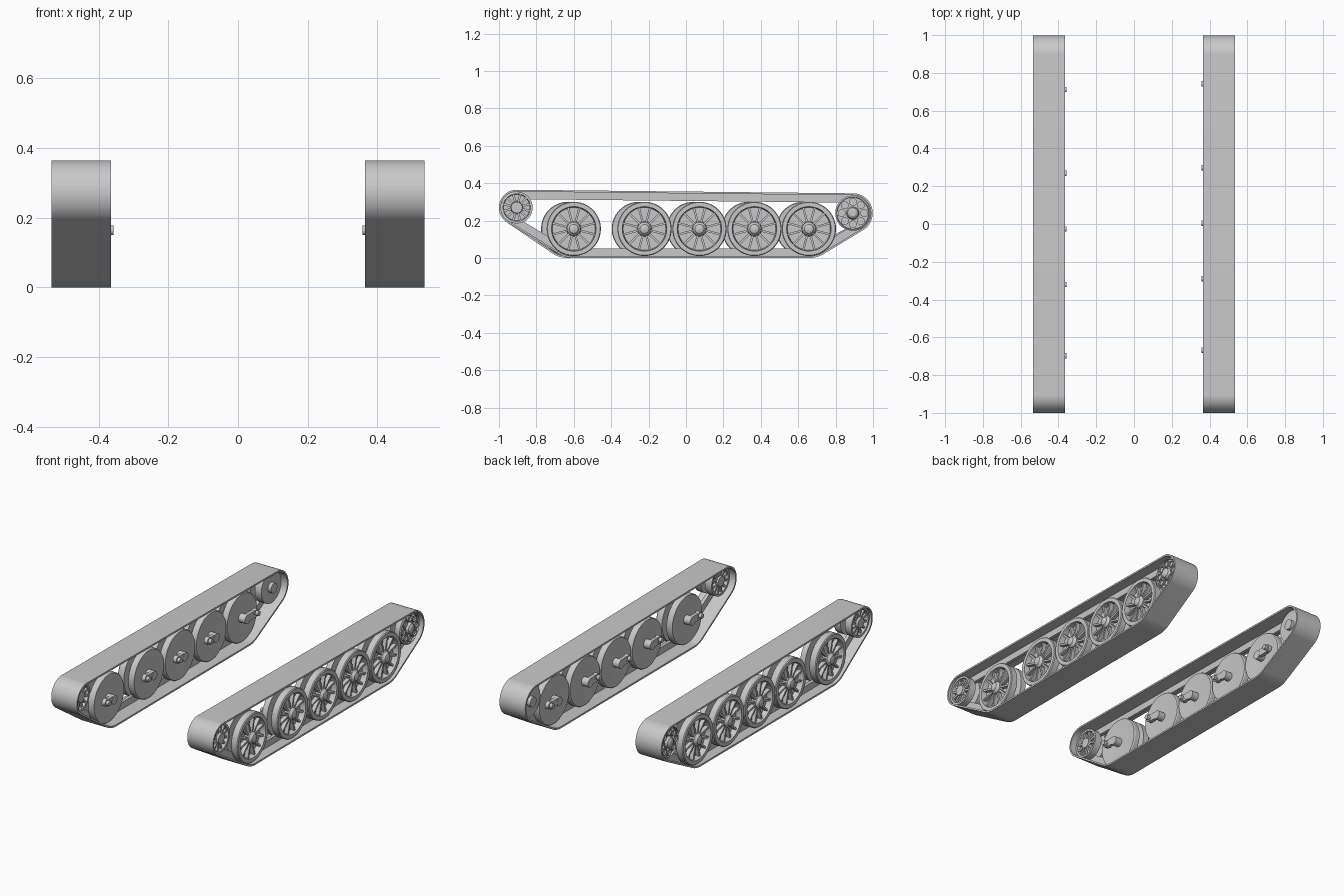
import bpy, bmesh, math
from mathutils import Matrix, Vector

cube = bpy.data.objects.get("Cube")
if cube:
    bpy.data.objects.remove(cube)

grey = bpy.data.materials.new("light_grey")
grey.use_nodes = True
COLOR = (0.58, 0.58, 0.58, 1)
grey.diffuse_color = COLOR
grey.node_tree.nodes["Principled BSDF"].inputs["Base Color"].default_value = COLOR


def finish(name, bm, angle=30):
    bmesh.ops.recalc_face_normals(bm, faces=bm.faces)
    me = bpy.data.meshes.new(name)
    bm.to_mesh(me)
    bm.free()
    me.materials.append(grey)
    ob = bpy.data.objects.new(name, me)
    bpy.context.collection.objects.link(ob)
    bpy.ops.object.select_all(action='DESELECT')
    ob.select_set(True)
    bpy.context.view_layer.objects.active = ob
    bpy.ops.object.shade_smooth_by_angle(angle=math.radians(angle))
    return ob


def lathe(bm, profile, side, y, z, segs=48):
    """Spin a (radius, outward x) profile about an axle parallel to x."""
    verts = [bm.verts.new((side * x, y + r, z)) for r, x in profile]
    edges = [bm.edges.new(pair) for pair in zip(verts, verts[1:])]
    bmesh.ops.spin(bm, geom=verts + edges, cent=(0, y, z), axis=(1, 0, 0),
                   angle=math.tau, steps=segs, use_duplicate=False)
    bmesh.ops.remove_doubles(bm, verts=bm.verts, dist=0.0002)


def disc(bm, side, y, z, radius, x0, x1, segs=24):
    lathe(bm, [(0, x0), (radius, x0), (radius, x1), (0, x1)], side, y, z, segs)


def ribs(bm, side, y, z, r0, r1, x0, x1, width, count=12):
    for i in range(count):
        turn = Matrix.Rotation(math.tau * (i + 0.5) / count, 4, 'X')
        place = Matrix.Translation((side * (x0 + x1) / 2, y, z)) @ turn
        place = place @ Matrix.Translation((0, (r0 + r1) / 2, 0))
        place = place @ Matrix.Diagonal((abs(x1 - x0), r1 - r0, width, 1))
        bmesh.ops.create_cube(bm, size=1, matrix=place)


def belt(name, circles, side, outer, inner, x0, x1, samples=160):
    """Closed band wrapped round a set of (y, z, radius) circles."""
    bm = bmesh.new()
    rings = []
    for i in range(samples):
        a = math.tau * i / samples
        n = Vector((math.cos(a), math.sin(a)))
        y, z, r = max(circles, key=lambda c: c[0] * n.x + c[1] * n.y + c[2])
        ring = []
        for off, x in ((outer, x0), (outer, x1), (inner, x1), (inner, x0)):
            ring.append(bm.verts.new((side * x, y + n.x * (r + off), z + n.y * (r + off))))
        rings.append(ring)
    for i, ring in enumerate(rings):
        nxt = rings[(i + 1) % samples]
        for k in range(4):
            m = (k + 1) % 4
            bm.faces.new((ring[k], ring[m], nxt[m], nxt[k]))
    return finish(name, bm)


# Grooved double road wheel with a dished spoke recess on the outer face
WHEEL = [(0, .418), (.05, .418), (.141, .412), (.145, .418), (.145, .448),
         (.1, .448), (.1, .477), (.145, .477), (.145, .515), (.141, .52),
         (.119, .52), (.114, .487), (.04, .487), (.036, .515), (.028, .522),
         (.024, .53), (.012, .535), (0, .535)]
# Front idler, recessed on both faces
IDLER = [(0, .4), (.03, .4), (.034, .425), (.07, .425), (.073, .405),
         (.085, .405), (.085, .448), (.04, .448), (.04, .477), (.085, .477),
         (.085, .52), (.073, .52), (.07, .49), (.034, .49), (.03, .525), (0, .525)]
# Rear drive wheel with flat faces
DRIVE = [(0, .405), (.094, .405), (.094, .448), (.045, .448), (.045, .477),
         (.094, .477), (.094, .51), (.086, .515), (.084, .505), (.034, .505),
         (.028, .522), (.016, .53), (0, .53)]

AXLE_Z = 0.156
FRONT = (-0.905, 0.27)
REAR = (0.892, 0.24)

for side, label, shift in ((1, "left", 0), (-1, "right", -0.03)):
    wheels = [y + shift for y in (-0.6, -0.222, 0.072, 0.366, 0.657)]

    # Track band and its central guide ridge
    circles = [(*FRONT, 0.095), (wheels[0], AXLE_Z, 0.156),
               (wheels[-1], AXLE_Z, 0.156), (*REAR, 0.106)]
    belt(label + "_track_band", circles, side, 0, -0.01, 0.365, 0.535)
    belt(label + "_guide_ridge", circles, side, -0.009, -0.05, 0.453, 0.472)

    for i, y in enumerate(wheels):
        # Spoked road wheel
        bm = bmesh.new()
        lathe(bm, WHEEL, side, y, AXLE_Z)
        ribs(bm, side, y, AXLE_Z, 0.034, 0.118, 0.482, 0.51, 0.011)
        finish(f"{label}_road_wheel_{i + 1}", bm)

        # Swing arm: wheel hub, rounded link and pivot stub
        pivot = y + (0.085 if i == 4 else -0.068)
        bm = bmesh.new()
        disc(bm, side, y, AXLE_Z, 0.026, 0.375, 0.425)
        disc(bm, side, pivot, AXLE_Z + 0.008, 0.022, 0.375, 0.398)
        disc(bm, side, pivot, AXLE_Z + 0.008, 0.014, 0.358, 0.38)
        link = Matrix.Translation((side * 0.387, (y + pivot) / 2, AXLE_Z + 0.004))
        link = link @ Matrix.Diagonal((0.021, abs(y - pivot), 0.042, 1))
        bmesh.ops.create_cube(bm, size=1, matrix=link)
        finish(f"{label}_swing_arm_{i + 1}", bm)

    # Front idler with spokes on both faces
    bm = bmesh.new()
    lathe(bm, IDLER, side, *FRONT)
    for x0, x1 in ((0.488, 0.512), (0.41, 0.427)):
        ribs(bm, side, *FRONT, 0.028, 0.073, x0, x1, 0.012)
    finish(label + "_front_idler", bm)

    # Rear drive wheel: ring of raised round collars outside, hub inside
    bm = bmesh.new()
    lathe(bm, DRIVE, side, *REAR)
    for k in range(8):
        a = math.tau * k / 8
        y, z = REAR[0] + 0.06 * math.cos(a), REAR[1] + 0.06 * math.sin(a)
        collar = [(.021, .503), (.021, .514), (.016, .514), (.016, .506), (0, .506)]
        lathe(bm, collar, side, y, z, 16)
    disc(bm, side, *REAR, 0.03, 0.385, 0.41)
    finish(label + "_rear_drive_wheel", bm)
